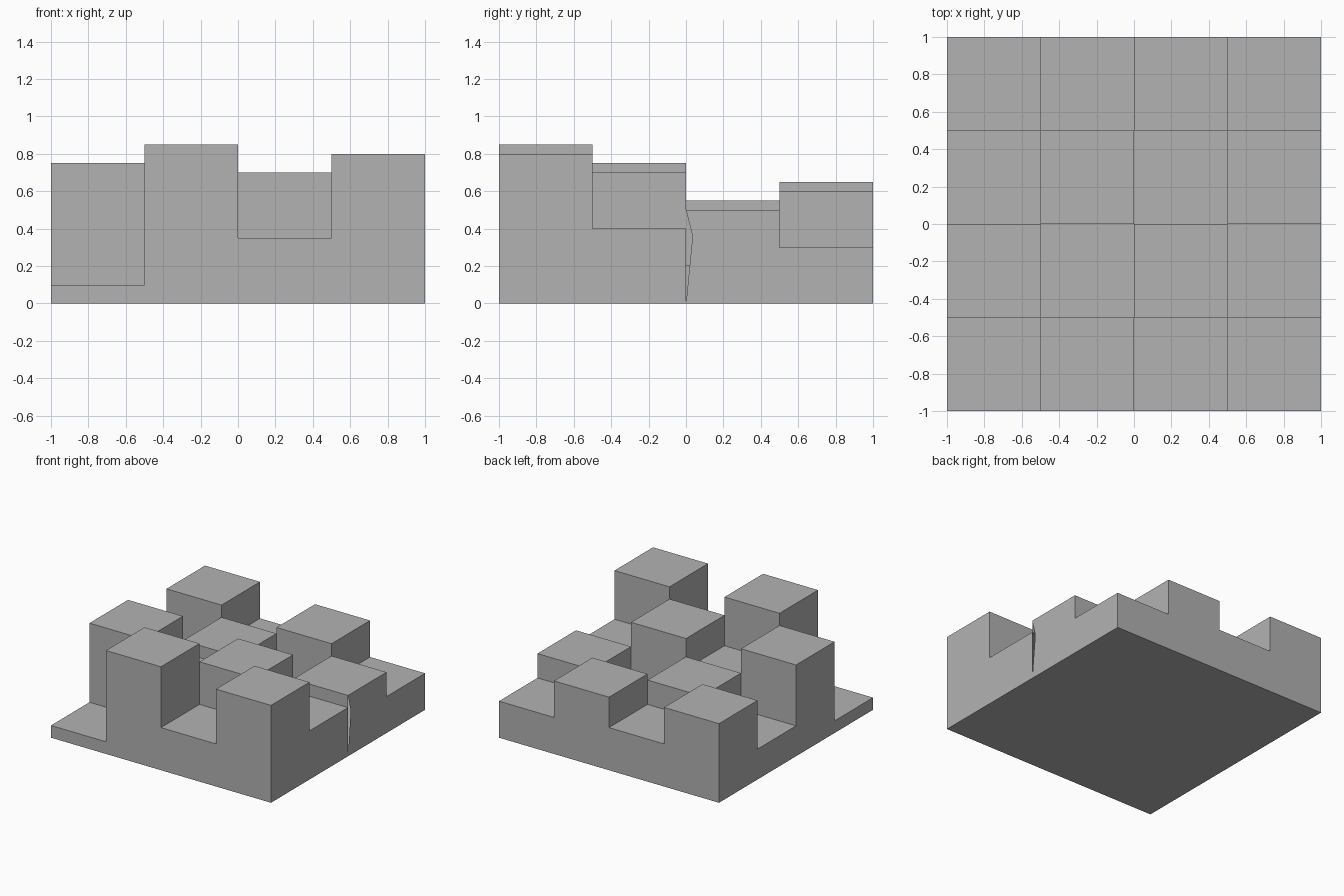
import bpy
import bmesh
from mathutils import Vector

if "Cube" in bpy.data.objects:
    bpy.data.objects.remove(bpy.data.objects["Cube"], do_unlink=True)

# Column heights, front row first, each row running from -x to +x
HEIGHTS = [
    [0.10, 0.85, 0.35, 0.80],
    [0.75, 0.45, 0.70, 0.40],
    [0.25, 0.55, 0.20, 0.50],
    [0.65, 0.35, 0.60, 0.30],
]
N = len(HEIGHTS)
CELL = 2 / N

grey = bpy.data.materials.new("plain_grey")
grey.use_nodes = True
colour = (0.448, 0.448, 0.448, 1)
grey.diffuse_color = colour
grey.node_tree.nodes["Principled BSDF"].inputs["Base Color"].default_value = colour

bm = bmesh.new()


def add_face(points, outward):
    """Add a flat face whose normal points along outward."""
    face = bm.faces.new([bm.verts.new(p) for p in points])
    face.normal_update()
    if face.normal.dot(Vector(outward)) < 0:
        face.normal_flip()


def height(col, row):
    inside = 0 <= col < N and 0 <= row < N
    return HEIGHTS[row][col] if inside else 0


def edge(i):
    return -1 + i * CELL


# Base
add_face([(-1, -1, 0), (1, -1, 0), (1, 1, 0), (-1, 1, 0)], (0, 0, -1))

for row in range(N):
    for col in range(N):
        h = height(col, row)
        x0, x1, y0, y1 = edge(col), edge(col + 1), edge(row), edge(row + 1)
        # Top of the column
        add_face([(x0, y0, h), (x1, y0, h), (x1, y1, h), (x0, y1, h)], (0, 0, 1))
        # Walls dropping to each lower neighbour or to the ground
        sides = {
            (-1, 0): ((x0, y0), (x0, y1)),
            (1, 0): ((x1, y0), (x1, y1)),
            (0, -1): ((x0, y0), (x1, y0)),
            (0, 1): ((x0, y1), (x1, y1)),
        }
        for (dx, dy), (a, b) in sides.items():
            low = height(col + dx, row + dy)
            if low >= h:
                continue
            wall = [(*a, low), (*b, low), (*b, h), (*a, h)]
            # Narrow split in the +x side wall
            if (col, row, dx) == (3, 2, 1):
                wall.append((x1, y0 + 0.035, 0.36))
            add_face(wall, (dx, dy, 0))

bmesh.ops.remove_doubles(bm, verts=bm.verts, dist=0.0001)

mesh = bpy.data.meshes.new("stepped_blocks")
bm.to_mesh(mesh)
bm.free()
mesh.materials.append(grey)
blocks = bpy.data.objects.new("stepped_blocks", mesh)
bpy.context.collection.objects.link(blocks)
